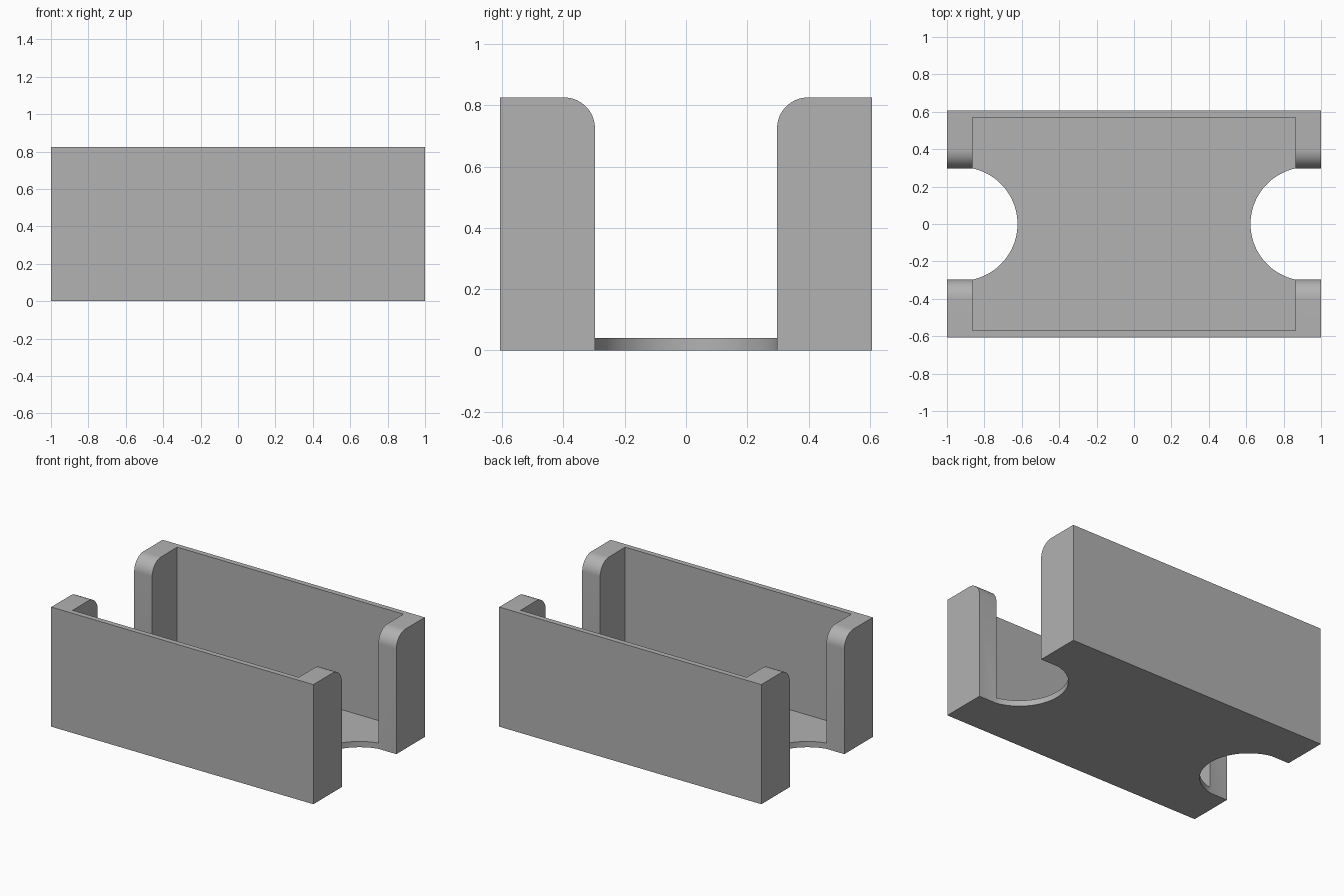
import bpy
import bmesh
from math import sin, cos, pi, asin
from mathutils import Vector

if "Cube" in bpy.data.objects:
    bpy.data.objects.remove(bpy.data.objects["Cube"])

HALF_Y, HEIGHT = 0.607, 0.825
IN_X, IN_Y, FLOOR = 0.863, 0.57, 0.04
GAP, ROUND = 0.297, 0.1          # half width of end openings, top rounding
APEX = 0.623                     # innermost point of the finger notch

grey = bpy.data.materials.new("plain grey")
grey.use_nodes = True
colour = (0.445, 0.445, 0.445, 1)
grey.diffuse_color = colour
grey.node_tree.nodes["Principled BSDF"].inputs["Base Color"].default_value = colour


def prism(name, points, offset):
    """Extrude a closed outline of 3D points by an offset."""
    bm = bmesh.new()
    face = bm.faces.new([bm.verts.new(p) for p in points])
    top = bmesh.ops.extrude_face_region(bm, geom=[face])["geom"]
    bmesh.ops.translate(bm, vec=Vector(offset),
                        verts=[v for v in top if isinstance(v, bmesh.types.BMVert)])
    bmesh.ops.recalc_face_normals(bm, faces=bm.faces)
    mesh = bpy.data.meshes.new(name)
    bm.to_mesh(mesh)
    bm.free()
    mesh.materials.append(grey)
    obj = bpy.data.objects.new(name, mesh)
    bpy.context.collection.objects.link(obj)
    return obj


def box(name, x, y, z0, z1):
    outline = [(-x, -y, z0), (x, -y, z0), (x, y, z0), (-x, y, z0)]
    return prism(name, outline, (0, 0, z1 - z0))


# Open tray body and its inner cavity
tray = box("tray", 1, HALF_Y, 0, HEIGHT)
cutters = [box("cavity_cutter", IN_X, IN_Y, FLOOR, 1)]

# Lengthwise slot, flaring out over the rounded post tops
steps = 16
flare = [(GAP + ROUND * (1 - cos(a)), HEIGHT - ROUND + ROUND * sin(a))
         for a in (pi / 2 * i / steps for i in range(steps + 1))]
right = [(GAP, 0.1)] + flare + [(GAP + ROUND, 1)]
slot = right + [(-y, z) for y, z in reversed(right)]
cutters.append(prism("slot_cutter", [(-1.2, y, z) for y, z in slot], (2.4, 0, 0)))

# Round finger notch through the floor at each end
depth = IN_X - APEX
radius = (GAP ** 2 + depth ** 2) / (2 * depth)
sweep = asin(GAP / radius)
arc_steps = 40
for side, label in ((1, "left"), (-1, "right")):
    arc = [(APEX + radius * (1 - cos(a)), radius * sin(a))
           for a in (sweep * (2 * i / arc_steps - 1) for i in range(arc_steps + 1))]
    outline = arc + [(1.2, GAP), (1.2, -GAP)]
    cutters.append(prism(label + "_notch_cutter",
                         [(side * x, y, -0.1) for x, y in outline], (0, 0, 0.4)))

for cutter in cutters:
    cutter.hide_render = True
    mod = tray.modifiers.new(cutter.name, "BOOLEAN")
    mod.operation, mod.solver, mod.object = "DIFFERENCE", "EXACT", cutter

# Bake the cuts, tidy flat faces and drop the cutters
bpy.context.view_layer.update()
result = bpy.data.meshes.new_from_object(
    tray.evaluated_get(bpy.context.evaluated_depsgraph_get()))
tray.modifiers.clear()
bm = bmesh.new()
bm.from_mesh(result)
bmesh.ops.remove_doubles(bm, verts=bm.verts, dist=0.0001)
bmesh.ops.dissolve_limit(bm, angle_limit=0.01, verts=bm.verts, edges=bm.edges)
bm.to_mesh(result)
bm.free()
tray.data = result
for cutter in cutters:
    bpy.data.objects.remove(cutter)

bpy.ops.object.select_all(action="DESELECT")
tray.select_set(True)
bpy.context.view_layer.objects.active = tray
bpy.ops.object.shade_smooth_by_angle(angle=0.5)
